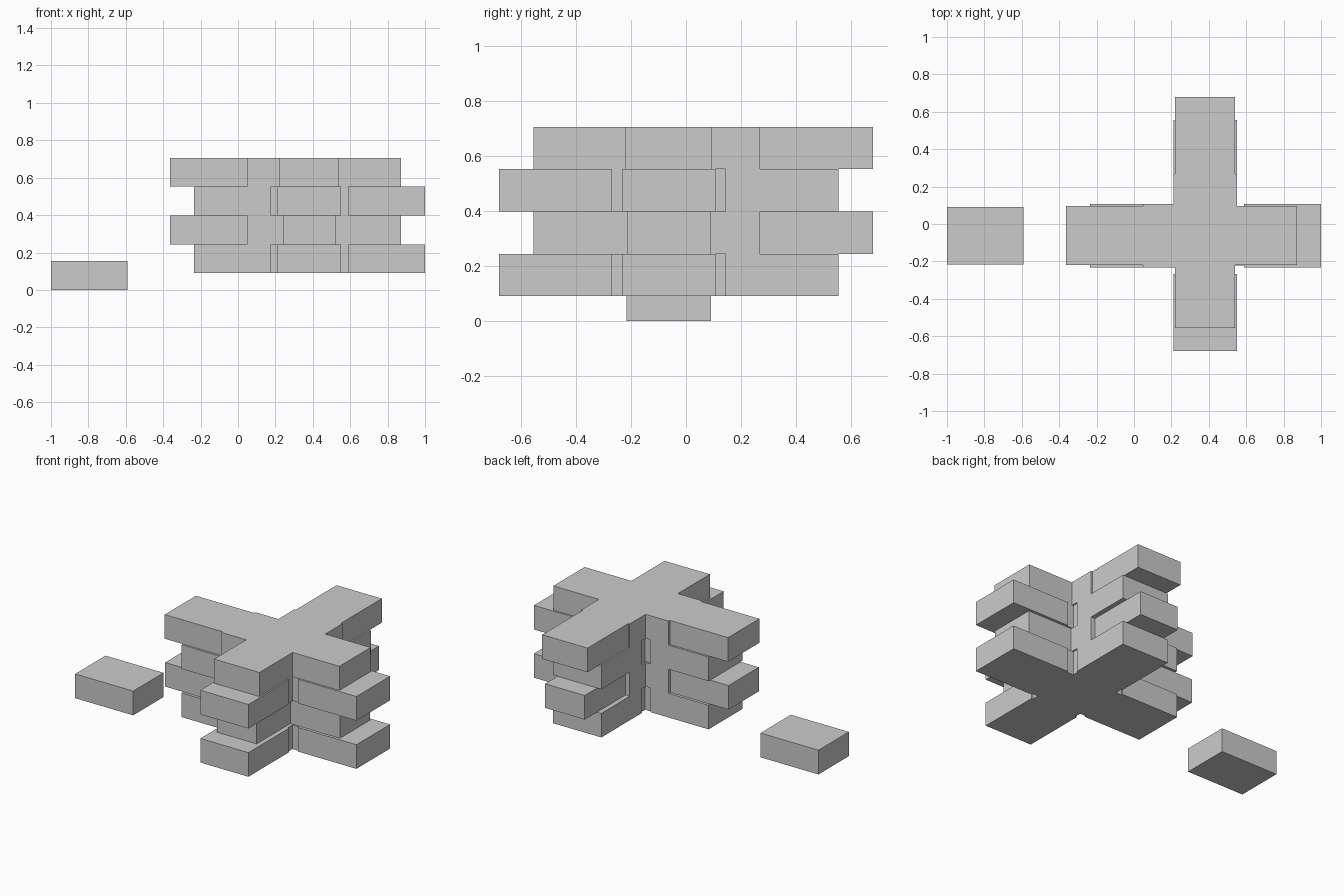
import bpy

if "Cube" in bpy.data.objects:
    bpy.data.objects.remove(bpy.data.objects["Cube"])

BRICK = 1.235 / 3          # brick length; each row is three bricks long
H = 0.154                  # brick height
CX, CY = 0.38, -0.0625     # lines along which the two crossing rows run
BASE = 0.09


def box(name, centre, size):
    bpy.ops.mesh.primitive_cube_add(size=1, location=centre)
    ob = bpy.context.object
    ob.name = name
    ob.scale = size
    bpy.ops.object.transform_apply(location=False, rotation=False, scale=True)
    return ob


# Per course: end width in x row, end width in y row, middle width
courses = [
    (0.34, 0.34, 0.32),
    (0.305, 0.28, 0.34),
    (0.34, 0.34, 0.32),
    (0.315, 0.32, 0.34),
]

# Stacked courses of two crossing rows, alternately shifted
for i, (wx, wy, wm) in enumerate(courses):
    z = BASE + H * (i + 0.5)
    odd = i % 2
    x0 = 0.2535 if odd else 0.3825
    y0 = 0.0625 if odd else -0.0625
    for k in (-1, 0, 1):
        box(f"course_{i + 1}_long_brick", (x0 + k * BRICK, CY, z),
            (BRICK, wm if k == 0 else wx, H))
        box(f"course_{i + 1}_cross_brick", (CX, y0 + k * BRICK, z),
            (wm if k == 0 else wy, BRICK, H))

# Single brick lying beside the stack
box("loose_brick", (-0.795, CY, 0.0775), (0.41, 0.306, 0.155))
